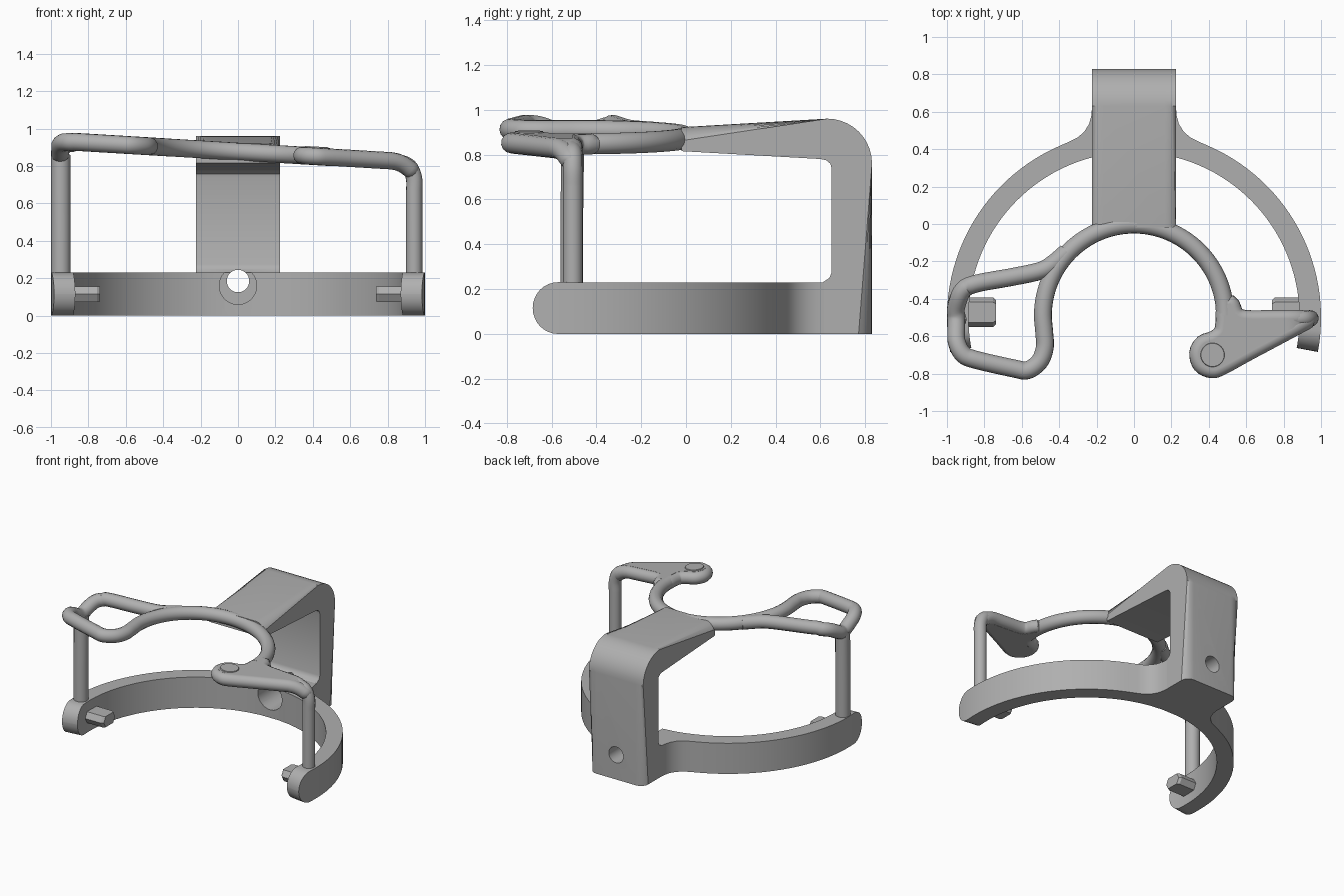
import bpy, bmesh, math
from mathutils import Vector

if "Cube" in bpy.data.objects:
    bpy.data.objects.remove(bpy.data.objects["Cube"])

grey = bpy.data.materials.new("plain grey")
grey.diffuse_color = (0.43, 0.43, 0.43, 1)
grey.use_nodes = True
grey.node_tree.nodes["Principled BSDF"].inputs["Base Color"].default_value = grey.diffuse_color


def finish(ob, angle=35):
    ob.data.materials.clear()
    ob.data.materials.append(grey)
    bpy.ops.object.select_all(action='DESELECT')
    ob.select_set(True)
    bpy.context.view_layer.objects.active = ob
    bpy.ops.object.shade_smooth_by_angle(angle=math.radians(angle))
    return ob


def from_bmesh(name, bm):
    bmesh.ops.recalc_face_normals(bm, faces=bm.faces)
    me = bpy.data.meshes.new(name)
    bm.to_mesh(me)
    bm.free()
    ob = bpy.data.objects.new(name, me)
    bpy.context.collection.objects.link(ob)
    return ob


def smooth(pts, closed=False, n=6):
    # Catmull-Rom samples through the given points
    p = [Vector(q) for q in pts]
    m = len(p)
    get = (lambda i: p[i % m]) if closed else (lambda i: p[max(0, min(m - 1, i))])
    out = []
    for i in range(m if closed else m - 1):
        a, b, c, d = (get(i + k) for k in (-1, 0, 1, 2))
        for k in range(n):
            t = k / n
            out.append(0.5 * (2 * b + (c - a) * t + (2 * a - 5 * b + 4 * c - d) * t * t
                              + (3 * b - a - 3 * c + d) * t ** 3))
    return out if closed else out + [p[-1]]


def tube(name, pts, radius, closed=False):
    cu = bpy.data.curves.new(name, 'CURVE')
    cu.dimensions = '3D'
    cu.bevel_depth = radius
    cu.bevel_resolution = 5
    cu.use_fill_caps = True
    sp = cu.splines.new('POLY')
    sp.points.add(len(pts) - 1)
    for q, v in zip(sp.points, pts):
        q.co = (*v, 1)
    sp.use_cyclic_u = closed
    ob = bpy.data.objects.new(name, cu)
    bpy.context.collection.objects.link(ob)
    bpy.ops.object.select_all(action='DESELECT')
    ob.select_set(True)
    bpy.context.view_layer.objects.active = ob
    bpy.ops.object.convert(target='MESH')
    return finish(bpy.context.view_layer.objects.active)


def height(x, y):
    # gently tilted upper plane, dipping where it meets each post
    z = 0.877 - 0.06 * x
    if x < -0.88:
        z -= 0.075 * math.exp(-((y + 0.5) / 0.11) ** 2)
    if x > 0.82:
        z -= 4 * (x - 0.82) ** 2
    return z


# --- Base half ring with rounded ends and a flare into the column
CY, RIN, H = -0.5, 0.885, 0.115
A0, A1 = -0.185, -0.07
half = []
for i in range(9):
    a = A0 + (A1 - A0) * (1 - math.cos(i / 8 * math.pi / 2))
    half.append((a, 1.0, math.sqrt(max(0, 1 - ((a - A1) / (A0 - A1)) ** 2)) * H + 0.0005))
a_flare = math.atan2(0.415 - CY, 0.4)
half += [(A1 + (a_flare - A1) * i / 26, 1.0, H) for i in range(1, 27)]
for x, y in [(0.34, 0.443), (0.30, 0.463), (0.265, 0.495), (0.24, 0.535),
             (0.228, 0.58), (0.224, 0.63), (0.222, 0.74), (0.1, 0.74)]:
    half.append((math.atan2(y - CY, x), math.hypot(x, y - CY), H))
sections = half + [(math.pi - a, r, h) for a, r, h in reversed(half)]
bm = bmesh.new()
prev = None
for a, r, h in sections:
    c, s = math.cos(a), math.sin(a)
    cur = [bm.verts.new((c * q, CY + s * q, H + z))
           for q, z in ((RIN, -h), (r, -h), (r, h), (RIN, h))]
    if prev:
        for k in range(4):
            bm.faces.new((prev[k], prev[(k + 1) % 4], cur[(k + 1) % 4], cur[k]))
    else:
        bm.faces.new(cur)
    prev = cur
bm.faces.new(prev)
base = from_bmesh("base_ring", bm)

# --- Rear column bending forward into the arm
W = 0.225
outer = [(0.83, 0)] + [(0.63 + 0.2 * math.cos(t), 0.76 + 0.2 * math.sin(t))
                       for t in (i / 10 * math.pi / 2 for i in range(11))] + [(-0.02, 0.922)]
inner = [(-0.02, 0.815), (0.6, 0.78), (0.627, 0.774), (0.645, 0.758), (0.65, 0.735),
         (0.65, 0.275), (0.64, 0.25), (0.61, 0.23), (0.61, 0)]
prof = outer + inner
bm = bmesh.new()
sides = [[bm.verts.new((x, y, z)) for y, z in prof] for x in (-W, W)]
n = len(prof)
for s in sides:
    bm.faces.new(s)
for i in range(n):
    j = (i + 1) % n
    bm.faces.new((sides[0][i], sides[0][j], sides[1][j], sides[1][i]))
edges = [bm.edges.get((s[i], s[i + 1])) for s in sides for i in range(len(outer) - 1)]
bmesh.ops.bevel(bm, geom=edges, offset=0.06, segments=5, profile=0.5, affect='EDGES')
column = from_bmesh("column_and_arm", bm)


# --- Stepped bore through the foot of the column
def cutter(name, radius, y0, y1, z):
    bm = bmesh.new()
    bmesh.ops.create_cone(bm, cap_ends=True, segments=40, radius1=radius,
                          radius2=radius, depth=y1 - y0)
    ob = from_bmesh(name, bm)
    ob.rotation_euler.x = math.pi / 2
    ob.location = (0, (y0 + y1) / 2, z)
    ob.hide_render = True
    return ob


cutters = [cutter("bore_cutter", 0.06, 0.2, 1.0, 0.185),
           cutter("counterbore_cutter", 0.1, 0.2, 0.6, 0.16)]
for ob in (base, column):
    for c in cutters:
        m = ob.modifiers.new("bore", 'BOOLEAN')
        m.operation, m.solver, m.object = 'DIFFERENCE', 'EXACT', c
    bpy.context.view_layer.update()
    dg = bpy.context.evaluated_depsgraph_get()
    me = bpy.data.meshes.new_from_object(ob.evaluated_get(dg))
    ob.modifiers.clear()
    ob.data = me
    finish(ob)
for c in cutters:
    bpy.data.objects.remove(c)

# --- Upper ring continuing into the left loop
path = [(0.487 * math.cos(t), -0.49 + 0.487 * math.sin(t))
        for t in (i / 18 * math.pi for i in range(19))]
path += [(-0.48, -0.58), (-0.477, -0.66), (-0.505, -0.735), (-0.57, -0.782), (-0.64, -0.773),
         (-0.85, -0.725), (-0.915, -0.695), (-0.948, -0.63), (-0.95, -0.56), (-0.95, -0.5),
         (-0.95, -0.44), (-0.915, -0.355), (-0.84, -0.318), (-0.65, -0.283), (-0.5, -0.25),
         (-0.43, -0.21), (-0.36, -0.15)]
tube("upper_ring_and_loop", [(p.x, p.y, height(p.x, p.y)) for p in smooth(path)], 0.048)

# --- Right paddle: rounded rim plus flat web
R = 0.046
rim = [(0.485, -0.46), (0.48, -0.54), (0.468, -0.585), (0.425, -0.617), (0.37, -0.638),
       (0.341, -0.69), (0.359, -0.752), (0.415, -0.779), (0.47, -0.763), (0.6, -0.692),
       (0.75, -0.612), (0.88, -0.542), (0.925, -0.515), (0.88, -0.506), (0.75, -0.506),
       (0.6, -0.506), (0.545, -0.485), (0.515, -0.425)]
rim = [Vector((p.x, p.y, height(p.x, p.y))) for p in smooth(rim, True, 4)]
tube("paddle_rim", rim, R, True)
bm = bmesh.new()
up = Vector((0, 0, R))
caps = [[bm.verts.new(p + d) for p in rim] for d in (up, -up)]
for i in range(len(rim)):
    j = (i + 1) % len(rim)
    bm.faces.new((caps[0][i], caps[0][j], caps[1][j], caps[1][i]))
faces = [bm.faces.new(c) for c in caps]
bmesh.ops.triangulate(bm, faces=faces)
finish(from_bmesh("paddle_web", bm))

# --- Small round pad on the paddle
bm = bmesh.new()
bmesh.ops.create_cone(bm, cap_ends=True, segments=32, radius1=0.065, radius2=0.062, depth=0.008)
pad = finish(from_bmesh("paddle_pad", bm))
pad.location = (0.42, -0.7, height(0.42, -0.7) + R + 0.002)
pad.rotation_euler.y = 0.06

# --- Posts
tube("left_post", [(-0.947, -0.51, 0.1), (-0.947, -0.51, 0.5), (-0.948, -0.505, 0.86)], 0.052)
bend = smooth([(0.8, -0.515, 0.828), (0.86, -0.51, 0.82), (0.915, -0.506, 0.795),
               (0.941, -0.505, 0.735), (0.942, -0.505, 0.66)])
tube("right_post", bend + [Vector((0.942, -0.505, 0.1))], 0.044)

# --- Inward locking tabs on both ring ends
section = [(-0.08, 0.0), (-0.055, -0.042), (0.055, -0.042), (0.08, 0.0),
           (0.055, 0.042), (-0.055, 0.042)]
for name, sx in (("left_tab", -1), ("right_tab", 1)):
    bm = bmesh.new()
    rings = [[bm.verts.new((sx * x, -0.472 + y * k, 0.115 + z * k2)) for y, z in section]
             for x, k, k2 in ((0.93, 1, 1), (0.755, 1, 1), (0.738, 0.82, 0.95))]
    for a, b in zip(rings, rings[1:]):
        for i in range(6):
            j = (i + 1) % 6
            bm.faces.new((a[i], a[j], b[j], b[i]))
    bm.faces.new(rings[0])
    bm.faces.new(rings[-1])
    finish(from_bmesh(name, bm), 25)
